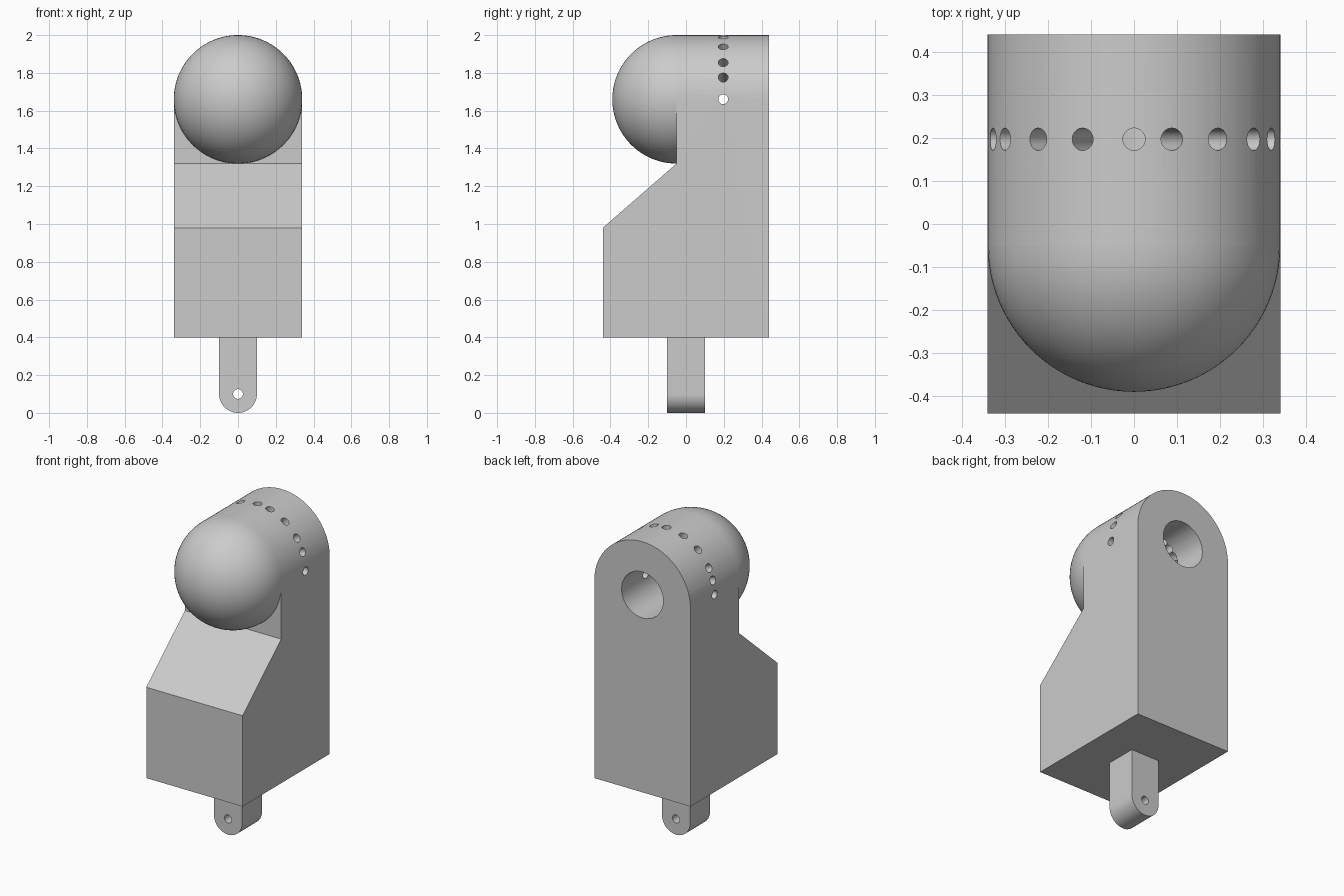
import bpy, bmesh, math
from mathutils import Matrix, Vector

cube = bpy.data.objects.get("Cube")
if cube:
    bpy.data.objects.remove(cube, do_unlink=True)

R = 0.34          # dome radius
AXIS_Z = 1.66     # height of the dome axis
FRONT, BACK = -0.44, 0.44
NECK = -0.05      # front plane of the upper body

grey = bpy.data.materials.new("plain grey")
grey.use_nodes = True
grey.diffuse_color = (0.6, 0.6, 0.6, 1)
grey.node_tree.nodes["Principled BSDF"].inputs["Base Color"].default_value = (0.6, 0.6, 0.6, 1)


def finish(name, bm):
    bmesh.ops.recalc_face_normals(bm, faces=bm.faces)
    mesh = bpy.data.meshes.new(name)
    bm.to_mesh(mesh)
    bm.free()
    mesh.materials.append(grey)
    obj = bpy.data.objects.new(name, mesh)
    bpy.context.collection.objects.link(obj)
    return obj


def prism(name, points, offset):
    """Extrude a closed outline along an offset vector."""
    bm = bmesh.new()
    face = bm.faces.new([bm.verts.new(p) for p in points])
    new = bmesh.ops.extrude_face_region(bm, geom=[face])["geom"]
    bmesh.ops.translate(bm, vec=offset, verts=[g for g in new if isinstance(g, bmesh.types.BMVert)])
    return finish(name, bm)


def rod(name, start, end, radius, sides):
    """Cylinder between two points."""
    start, end = Vector(start), Vector(end)
    d = end - start
    m = Matrix.Translation((start + end) / 2) @ d.to_track_quat('Z', 'Y').to_matrix().to_4x4()
    bm = bmesh.new()
    bmesh.ops.create_cone(bm, cap_ends=True, segments=sides, radius1=radius,
                          radius2=radius, depth=d.length, matrix=m)
    return finish(name, bm)


def arc(radius, z, a0, a1, y, steps):
    return [(radius * math.cos(a), y, z + radius * math.sin(a))
            for a in (a0 + (a1 - a0) * i / steps for i in range(steps + 1))]


def boolean(obj, tool, operation):
    """Apply a boolean and remove the helper."""
    tool.hide_render = True
    mod = obj.modifiers.new("cut", 'BOOLEAN')
    mod.operation, mod.solver, mod.object = operation, 'EXACT', tool
    bpy.context.view_layer.objects.active = obj
    bpy.ops.object.modifier_apply(modifier=mod.name)
    bpy.data.objects.remove(tool, do_unlink=True)


def smooth(obj):
    bpy.ops.object.select_all(action='DESELECT')
    obj.select_set(True)
    bpy.context.view_layer.objects.active = obj
    bpy.ops.object.shade_smooth_by_angle(angle=math.radians(30))


# Body: round-topped slab, trimmed to the stepped side outline
outline = [(-R, FRONT, 0.4), (R, FRONT, 0.4)] + arc(R, AXIS_Z, 0, math.pi, FRONT, 48)
body = prism("body", outline, (0, BACK - FRONT, 0))
side = [(FRONT - 0.2, 0.98), (FRONT, 0.98), (NECK, 1.32), (NECK, 2.2), (FRONT - 0.2, 2.2)]
boolean(body, prism("front_trim", [(-0.6, y, z) for y, z in side], (1.2, 0, 0)), 'DIFFERENCE')

# Bore from the back
boolean(body, rod("bore", (0, NECK + 0.01, AXIS_Z), (0, BACK + 0.1, AXIS_Z), 0.147, 48), 'DIFFERENCE')

# Ring of small radial holes reaching the bore
for degrees in (-90, -75, -62, -41, -20.6, 0, 15, 35, 55, 70, 90):
    a = math.radians(degrees)
    out = Vector((math.sin(a), 0, math.cos(a)))
    base = Vector((0, 0.197, AXIS_Z))
    boolean(body, rod("radial_hole", base + out * 0.1, base + out * 0.45, 0.026, 20), 'DIFFERENCE')
smooth(body)

# Hemispherical nose
bm = bmesh.new()
bmesh.ops.create_uvsphere(bm, u_segments=96, v_segments=48, radius=R,
                          matrix=Matrix.Translation((0, NECK, AXIS_Z)) @ Matrix.Rotation(math.pi / 2, 4, 'X'))
bmesh.ops.bisect_plane(bm, geom=bm.verts[:] + bm.edges[:] + bm.faces[:], dist=1e-5,
                       plane_co=(0, NECK, 0), plane_no=(0, 1, 0), clear_outer=True)
bmesh.ops.holes_fill(bm, edges=[e for e in bm.edges if e.is_boundary], sides=0)
smooth(finish("round_nose", bm))

# Mounting lug with a rounded end and a pin hole
lug_outline = [(0.1, -0.1, 0.4), (-0.1, -0.1, 0.4)] + arc(0.1, 0.1, math.pi, 2 * math.pi, -0.1, 32)
lug = prism("mounting_lug", lug_outline, (0, 0.2, 0))
boolean(lug, rod("pin_hole", (0, -0.3, 0.1), (0, 0.3, 0.1), 0.026, 24), 'DIFFERENCE')
smooth(lug)
